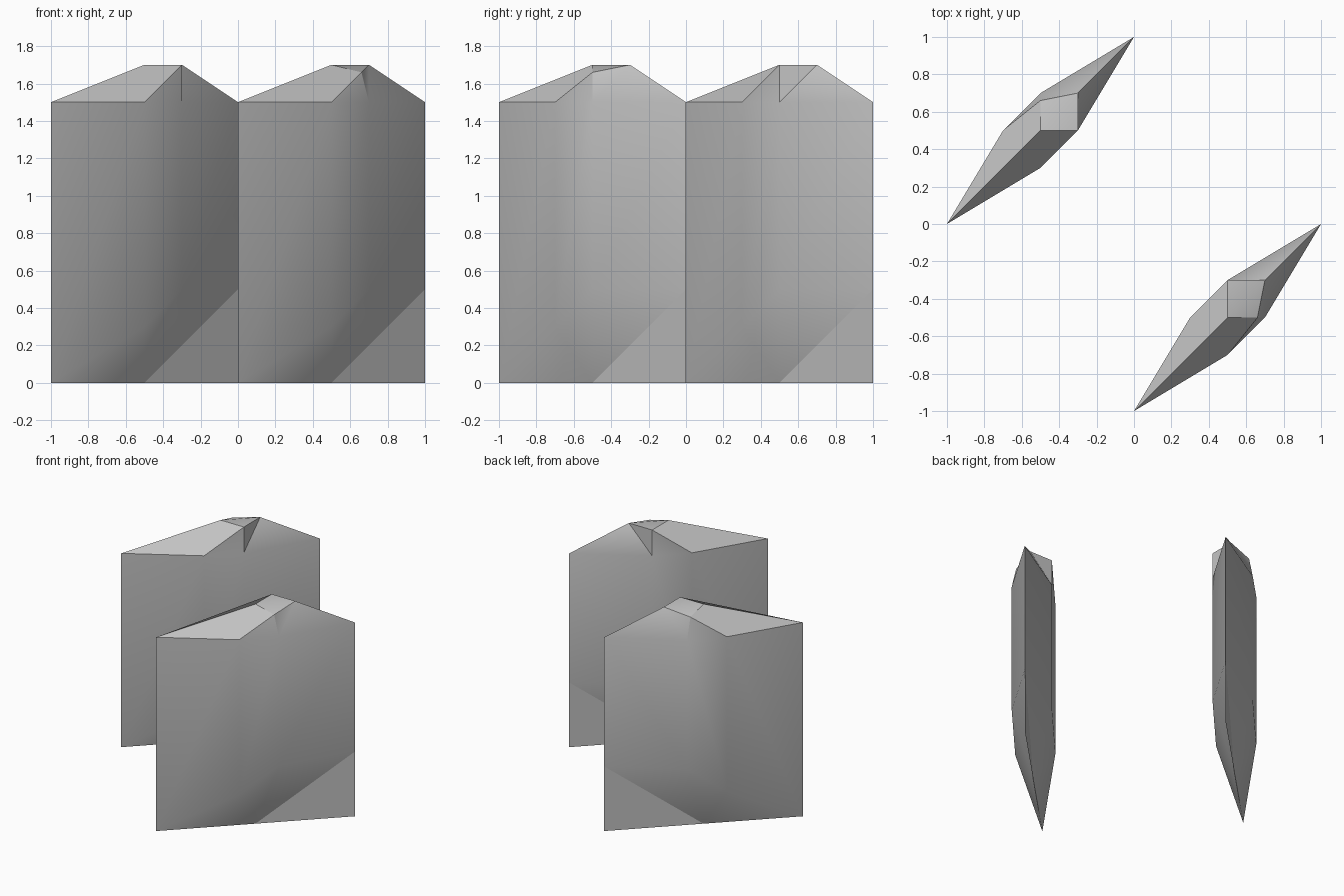
import bpy, bmesh, math

cube = bpy.data.objects.get("Cube")
if cube:
    bpy.data.objects.remove(cube, do_unlink=True)

GREY = (0.55, 0.55, 0.55, 1.0)
grey = bpy.data.materials.new("plain grey")
grey.use_nodes = True
grey.diffuse_color = GREY
grey.node_tree.nodes["Principled BSDF"].inputs["Base Color"].default_value = GREY

RIM = 1.5   # height where the walls end
PEAK = 1.7  # height of the crown


def across(p):
    """Reflect a point through the long middle plane of the slab."""
    return (p[1] - 1, p[0] + 1, p[2])


def swap(p):
    """Carry a point over to the opposite slab."""
    return (p[1], p[0], p[2])


def make_object(name, faces, place):
    bm = bmesh.new()
    for face in faces:
        bm.faces.new([bm.verts.new(place(p)) for p in face])
    bmesh.ops.remove_doubles(bm, verts=bm.verts, dist=0.0001)
    bmesh.ops.recalc_face_normals(bm, faces=bm.faces)
    mesh = bpy.data.meshes.new(name)
    bm.to_mesh(mesh)
    bm.free()
    mesh.materials.append(grey)
    obj = bpy.data.objects.new(name, mesh)
    bpy.context.collection.objects.link(obj)
    bpy.ops.object.select_all(action="DESELECT")
    obj.select_set(True)
    bpy.context.view_layer.objects.active = obj
    bpy.ops.object.shade_smooth_by_angle(angle=math.radians(30))
    return obj


# Knife-edge ends and the middle of the keel
tail_low, tail_top = (-1, 0, 0), (-1, 0, RIM)
nose_foot, nose_low, nose_top = (0, 1, 0), (0, 1, 0.5), (0, 1, RIM)
keel = (-0.5, 0.5, 0)

# Wall corners on one side, bottom and top
rear_low, rear_top = (-0.5, 0.3, 0.3), (-0.5, 0.3, RIM)
fore_low, fore_top = (-0.3, 0.5, 0.5), (-0.3, 0.5, RIM)

# Crown corners, one of them slightly lowered
ridge = (-0.5, 0.5, PEAK)
crown_near = (-0.3, 0.5, PEAK)
crown_nose = (-0.3, 0.7, PEAK)
crown_far = (-0.5, 0.66, 1.66)

# Walls and tapered underside, shared by both sides
wall = [
    (tail_low, rear_low, rear_top, tail_top),
    (rear_low, fore_low, fore_top, rear_top),
    (fore_low, nose_low, nose_top, fore_top),
    (tail_low, keel, rear_low),
    (rear_low, keel, fore_low),
    (fore_low, keel, nose_low),
]

# Sloping roof on both sides, then the small crown
roof = []
for corner, side in ((crown_near, lambda p: p), (crown_far, across)):
    roof += [
        (tail_top, side(rear_top), corner, ridge),
        (side(rear_top), side(fore_top), corner),
        (side(fore_top), crown_nose, corner),
        (side(fore_top), nose_top, crown_nose),
        (ridge, corner, crown_nose),
    ]

body = wall + [tuple(across(p) for p in face) for face in wall] + roof
fin = [(keel, nose_foot, nose_low)]

for label, place in (("back", lambda p: p), ("front", swap)):
    make_object(label + "_slab", body, place)
    make_object(label + "_keel_fin", fin, place)
